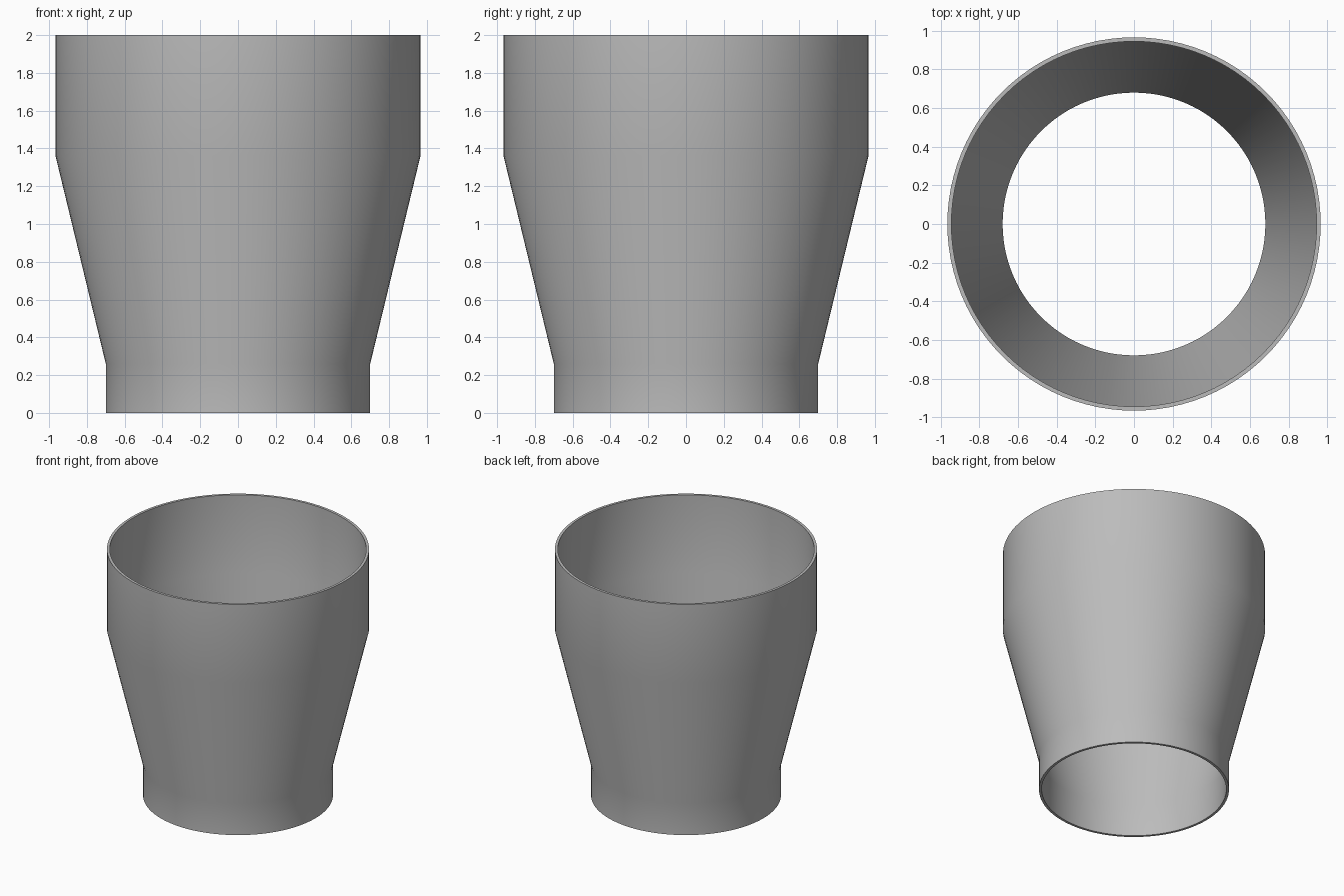
import bpy
import bmesh
from math import cos, sin, tau, radians

cube = bpy.data.objects.get("Cube")
if cube:
    bpy.data.objects.remove(cube, do_unlink=True)

# Plain grey material
grey = bpy.data.materials.new("plain grey")
grey.use_nodes = True
color = (0.5, 0.5, 0.5, 1)
grey.diffuse_color = color
grey.node_tree.nodes["Principled BSDF"].inputs["Base Color"].default_value = color

# Wall cross-section: outside going up, then inside going down
SIDES = 96
outer = [(0.70, 0), (0.70, 0.26), (0.966, 1.36), (0.966, 2)]
inner = [(0.945, 2), (0.945, 1.36), (0.68, 0.26), (0.68, 0)]
profile = outer + inner


def lathe(name, points, material):
    """Turn a closed cross-section around the z axis."""
    bm = bmesh.new()
    rings = []
    for radius, z in points:
        rings.append([bm.verts.new((radius * cos(tau * i / SIDES),
                                    radius * sin(tau * i / SIDES), z))
                      for i in range(SIDES)])
    for k, low in enumerate(rings):
        high = rings[(k + 1) % len(rings)]
        for i in range(SIDES):
            j = (i + 1) % SIDES
            bm.faces.new((low[i], low[j], high[j], high[i]))
    bmesh.ops.recalc_face_normals(bm, faces=bm.faces)
    mesh = bpy.data.meshes.new(name)
    bm.to_mesh(mesh)
    bm.free()
    mesh.materials.append(material)
    obj = bpy.data.objects.new(name, mesh)
    bpy.context.collection.objects.link(obj)
    return obj


# Open tapered sleeve with smooth walls and crisp rims
sleeve = lathe("tapered_sleeve", profile, grey)
bpy.ops.object.select_all(action="DESELECT")
sleeve.select_set(True)
bpy.context.view_layer.objects.active = sleeve
bpy.ops.object.shade_smooth_by_angle(angle=radians(30))
